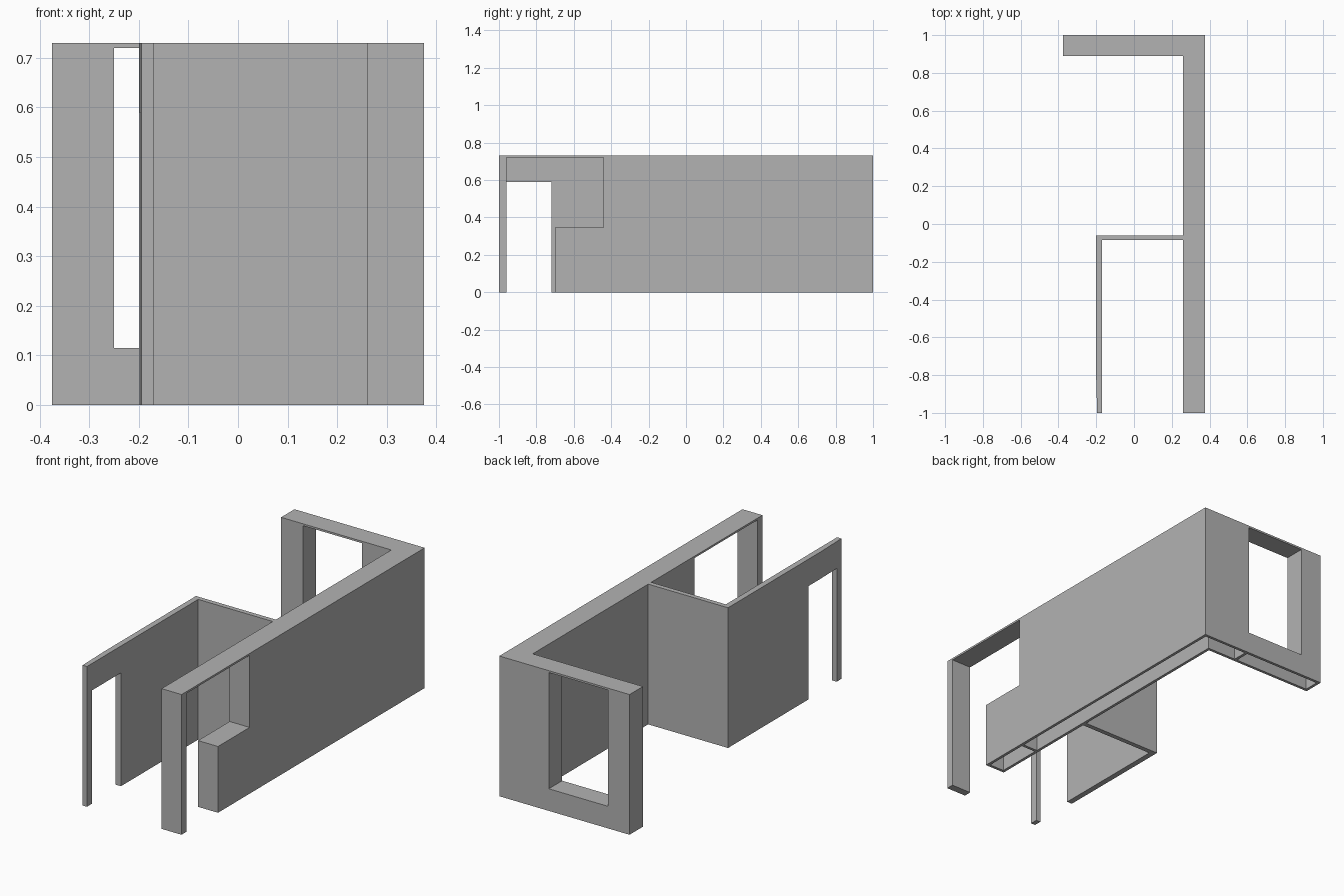
import bpy
import bmesh

cube = bpy.data.objects.get("Cube")
if cube:
    bpy.data.objects.remove(cube, do_unlink=True)

H = 0.73      # wall height
T = 0.015     # skin thickness of the hollow wall

grey = bpy.data.materials.new("plain_grey")
grey.use_nodes = True
colour = (0.45, 0.45, 0.45, 1)
grey.diffuse_color = colour
for node in grey.node_tree.nodes:
    if node.type == 'BSDF_PRINCIPLED':
        node.inputs["Base Color"].default_value = colour


def extrude_plan(name, plan, z0, z1):
    """Raise a counter-clockwise floor plan between two heights."""
    bm = bmesh.new()
    base = bm.faces.new([bm.verts.new((x, y, z0)) for x, y in plan])
    top = bmesh.ops.extrude_face_region(bm, geom=[base])["geom"]
    bmesh.ops.translate(bm, vec=(0, 0, z1 - z0),
                        verts=[g for g in top if isinstance(g, bmesh.types.BMVert)])
    bmesh.ops.recalc_face_normals(bm, faces=bm.faces)
    mesh = bpy.data.meshes.new(name)
    bm.to_mesh(mesh)
    bm.free()
    mesh.materials.append(grey)
    obj = bpy.data.objects.new(name, mesh)
    bpy.context.collection.objects.link(obj)
    return obj


def rect(x0, x1, y0, y1):
    return [(x0, y0), (x1, y0), (x1, y1), (x0, y1)]


def cut(obj, plan, z0, z1):
    """Subtract an extruded plan and bake the result."""
    cutter = extrude_plan("cutter", plan, z0, z1)
    cutter.hide_render = True
    mod = obj.modifiers.new("opening", 'BOOLEAN')
    mod.operation = 'DIFFERENCE'
    mod.solver = 'EXACT'
    mod.object = cutter
    bpy.context.view_layer.update()
    graph = bpy.context.evaluated_depsgraph_get()
    mesh = bpy.data.meshes.new_from_object(obj.evaluated_get(graph))
    obj.modifiers.clear()
    obj.data = mesh
    bpy.data.objects.remove(cutter, do_unlink=True)


# Thick L-shaped outer wall
X0, X1, XI, YI = -0.375, 0.375, 0.26, 0.89
outer = extrude_plan("outer_wall", [(XI, -1), (X1, -1), (X1, 1), (X0, 1),
                                    (X0, YI), (XI, YI)], 0, H)

# Side doorway with the window beside it, then the back window
SILL, HEAD, BACK_SILL = 0.345, 0.72, 0.115
cut(outer, rect(0.2, 0.45, -0.96, -0.44), SILL, HEAD)
cut(outer, rect(0.2, 0.45, -0.96, -0.70), -0.1, SILL + 0.1)
cut(outer, rect(-0.25, 0.09, 0.8, 1.1), BACK_SILL, HEAD)

# Hollow cores, open underneath
cut(outer, [(XI + T, -0.44 + T), (X1 - T, -0.44 + T), (X1 - T, 1 - T),
            (0.09 + T, 1 - T), (0.09 + T, YI + T), (XI + T, YI + T)], -0.1, H - T)
cut(outer, rect(XI + T, X1 - T, -0.70 + T, -0.44), -0.1, SILL - T)
cut(outer, rect(X0 + T, 0.09, YI + T, 1 - T), -0.1, BACK_SILL - T)
cut(outer, rect(X0 + T, -0.25 - T, YI + T, 1 - T), -0.1, H - T)

# Thin inner partition with a slightly tapered front end
inner = extrude_plan("inner_partition", [
    (-0.195, -1), (-0.17, -1), (-0.17, -0.085), (XI, -0.085),
    (XI, -0.06), (-0.2, -0.06), (-0.2, -0.82)], 0, H)
cut(inner, rect(-0.3, -0.1, -0.96, -0.72), -0.1, 0.59)
